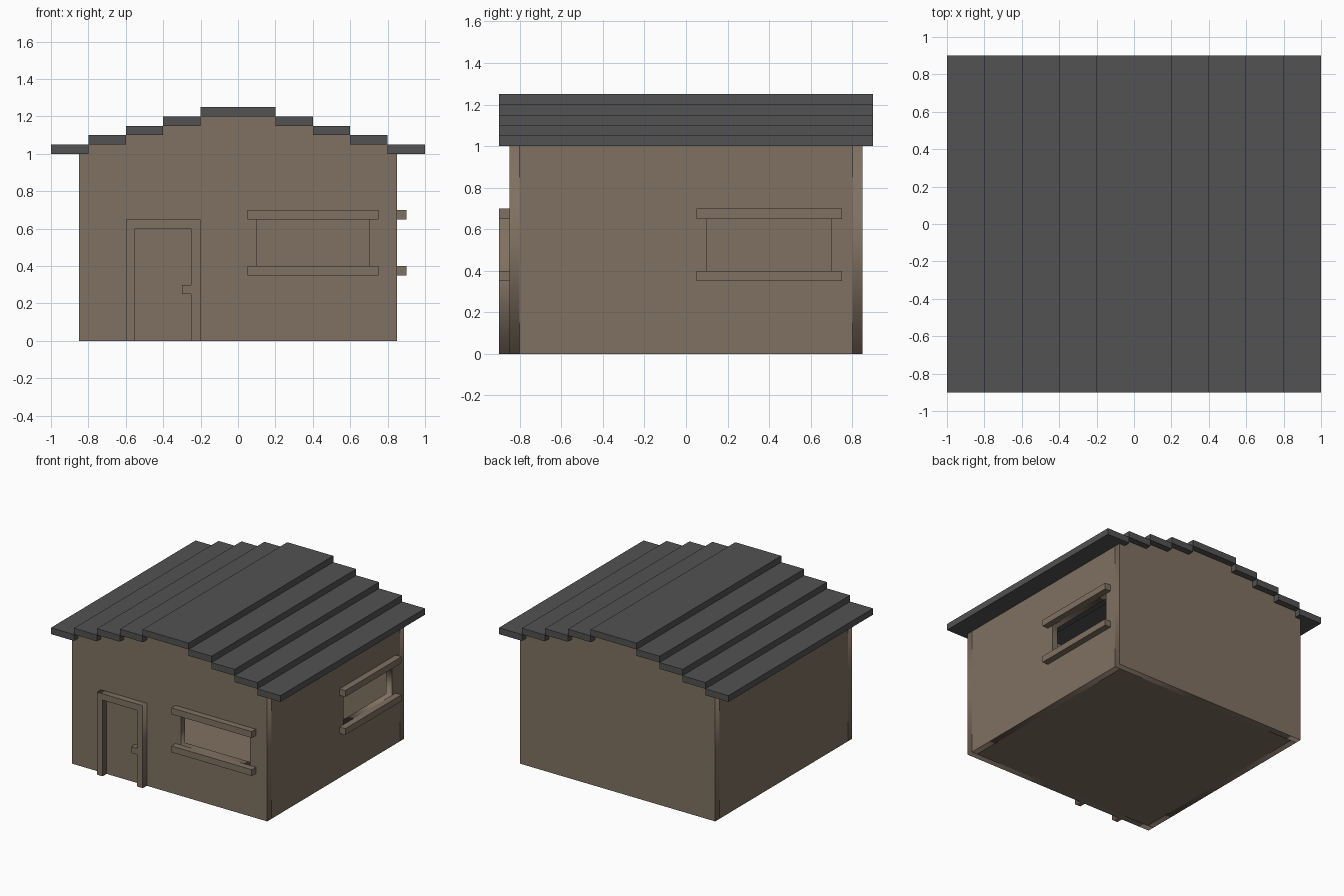
import bpy, bmesh, math
from mathutils import Matrix

if "Cube" in bpy.data.objects:
    bpy.data.objects.remove(bpy.data.objects["Cube"])


def material(name, rgb):
    m = bpy.data.materials.new(name)
    m.diffuse_color = (*rgb, 1)
    m.use_nodes = True
    m.node_tree.nodes["Principled BSDF"].inputs["Base Color"].default_value = m.diffuse_color
    return m


BROWN = material("brown plaster", (0.216, 0.165, 0.122))
GREY = material("dark grey roofing", (0.084, 0.084, 0.087))
T = 0.05  # thickness of every wall, slab and trim piece


def finish(name, bm, mat):
    bmesh.ops.remove_doubles(bm, verts=bm.verts, dist=1e-4)
    bmesh.ops.recalc_face_normals(bm, faces=bm.faces)
    me = bpy.data.meshes.new(name)
    bm.to_mesh(me)
    bm.free()
    me.materials.append(mat)
    ob = bpy.data.objects.new(name, me)
    bpy.context.collection.objects.link(ob)
    return ob


def box(name, x, y, z, mat):
    bm = bmesh.new()
    size = [b - a for a, b in (x, y, z)]
    mid = [(a + b) / 2 for a, b in (x, y, z)]
    bmesh.ops.create_cube(bm, size=1, matrix=Matrix.Translation(mid) @ Matrix.Diagonal((*size, 1)))
    return finish(name, bm, mat)


def plate(name, loops, loc, turn, mat):
    """Upright plate from outlines (first outer, others holes), centred on loc."""
    cu = bpy.data.curves.new(name + "_outline", 'CURVE')
    cu.dimensions = '2D'
    cu.fill_mode = 'BOTH'
    cu.extrude = T / 2
    for pts in loops:
        sp = cu.splines.new('POLY')
        sp.points.add(len(pts) - 1)
        for p, (u, v) in zip(sp.points, pts):
            p.co = (u, v, 0, 1)
        sp.use_cyclic_u = True
    tmp = bpy.data.objects.new(name + "_outline", cu)
    bpy.context.collection.objects.link(tmp)
    bpy.context.view_layer.update()
    me = tmp.evaluated_get(bpy.context.evaluated_depsgraph_get()).to_mesh()
    bm = bmesh.new()
    bm.from_mesh(me)
    bpy.data.objects.remove(tmp)
    bpy.data.curves.remove(cu)
    bm.transform(Matrix.Translation(loc) @ Matrix.Rotation(turn, 4, 'Z') @ Matrix.Rotation(math.pi / 2, 4, 'X'))
    return finish(name, bm, mat)


def rect(u0, u1, v0, v1):
    return [(u0, v0), (u1, v0), (u1, v1), (u0, v1)]


# Stepped gable outline
half = [(0.85, 0), (0.85, 1.0)]
for i in range(4):
    x = 0.8 - 0.2 * i
    half += [(x, 1.0 + T * i), (x, 1.05 + T * i)]
gable = half + [(-x, z) for x, z in reversed(half)]
window = rect(0.1, 0.7, 0.4, 0.65)

# Walls and floor
plate("front_wall", [gable, window], (0, -0.825, 0), 0, BROWN)
plate("back_wall", [gable], (0, 0.825, 0), 0, BROWN)
side = rect(-0.8, 0.8, 0, 1)
plate("right_wall", [side, window], (0.825, 0, 0), math.pi / 2, BROWN)
plate("left_wall", [side], (-0.825, 0, 0), math.pi / 2, BROWN)
box("floor", (-0.8, 0.8), (-0.8, 0.8), (0, T), BROWN)

# Door frame and handle
plate("door_frame", [[(-0.6, 0), (-0.55, 0), (-0.55, 0.6), (-0.25, 0.6), (-0.25, 0),
                      (-0.2, 0), (-0.2, 0.65), (-0.6, 0.65)]], (0, -0.875, 0), 0, BROWN)
box("door_handle", (-0.3, -0.25), (-0.9, -0.85), (0.25, 0.3), BROWN)

# Window sills and lintels
for part, z in (("sill", 0.35), ("lintel", 0.65)):
    box("front_window_" + part, (0.05, 0.75), (-0.9, -0.85), (z, z + T), BROWN)
    box("right_window_" + part, (0.85, 0.9), (0.05, 0.75), (z, z + T), BROWN)

# Roof slabs stepping up to the ridge
box("roof_ridge", (-0.2, 0.2), (-0.9, 0.9), (1.2, 1.25), GREY)
for i in range(4):
    a, b, z = 0.8 - 0.2 * i, 1.0 - 0.2 * i, 1.0 + T * i
    box(f"roof_slab_right_{i + 1}", (a, b), (-0.9, 0.9), (z, z + T), GREY)
    box(f"roof_slab_left_{i + 1}", (-b, -a), (-0.9, 0.9), (z, z + T), GREY)
